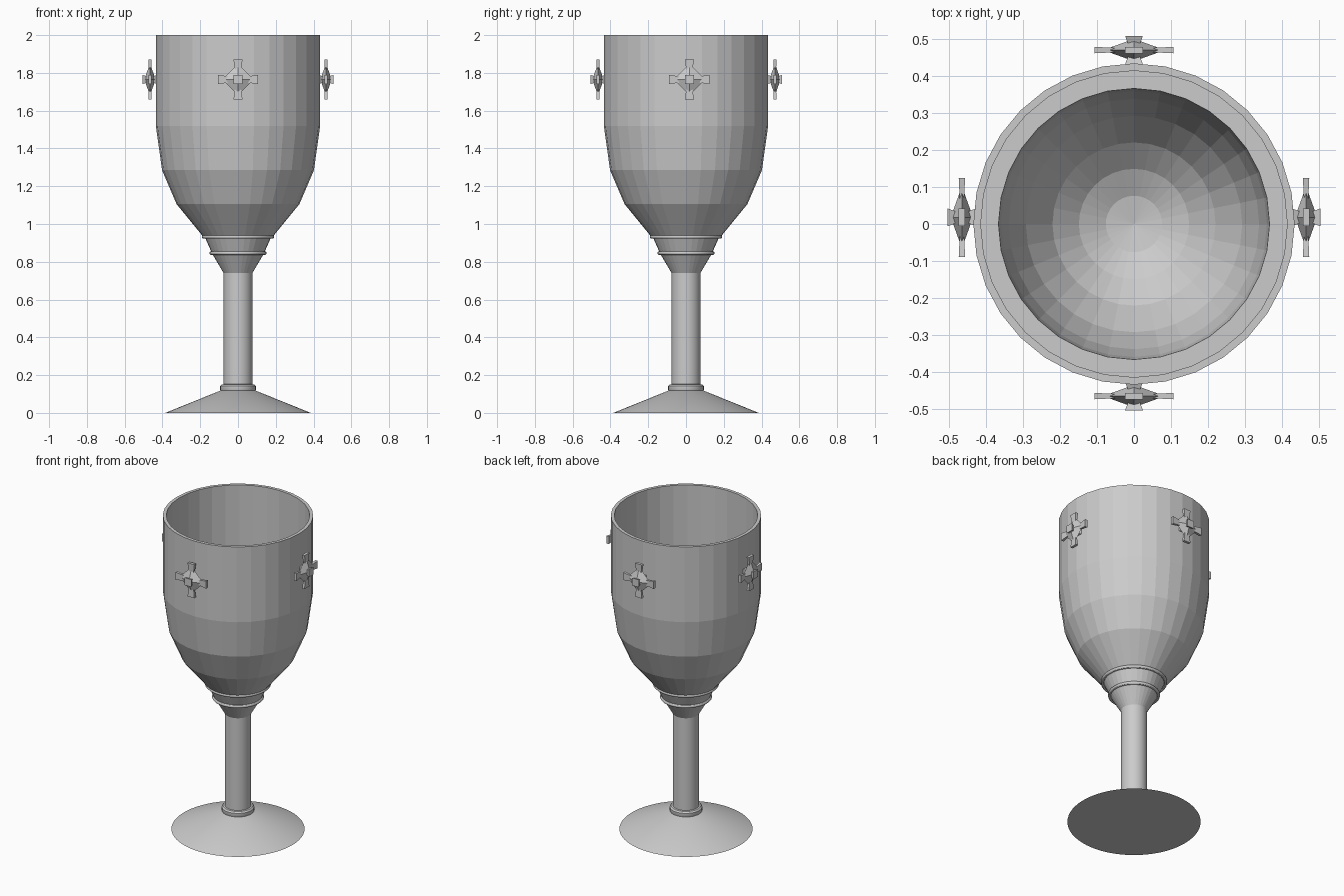
import bpy, bmesh, math
from mathutils import Matrix

if "Cube" in bpy.data.objects:
    bpy.data.objects.remove(bpy.data.objects["Cube"])


def finish(name, bm, smooth=False):
    bmesh.ops.remove_doubles(bm, verts=bm.verts, dist=1e-5)
    me = bpy.data.meshes.new(name)
    bm.to_mesh(me)
    bm.free()
    ob = bpy.data.objects.new(name, me)
    bpy.context.collection.objects.link(ob)
    if smooth:
        bpy.context.view_layer.objects.active = ob
        ob.select_set(True)
        bpy.ops.object.shade_smooth_by_angle(angle=math.radians(30))
        ob.select_set(False)
    return ob


def lathe(name, profile, sides, smooth=False):
    """Revolve (radius, z) points around the z axis."""
    bm = bmesh.new()
    vs = [bm.verts.new((r, 0, z)) for r, z in profile]
    es = [bm.edges.new(p) for p in zip(vs, vs[1:])]
    bmesh.ops.spin(bm, geom=vs + es, axis=(0, 0, 1), cent=(0, 0, 0),
                   angle=2 * math.pi, steps=sides, use_merge=True)
    bmesh.ops.remove_doubles(bm, verts=bm.verts, dist=1e-5)
    bmesh.ops.recalc_face_normals(bm, faces=bm.faces)
    return finish(name, bm, smooth)


# foot: wide cone with a small stepped collar
lathe("foot", [(0, 0), (0.385, 0), (0.093, 0.118), (0, 0.118)], 64, True)
lathe("foot_collar", [(0, 0.11), (0.088, 0.11), (0.094, 0.122), (0.094, 0.142),
                      (0.086, 0.15), (0.074, 0.152), (0.074, 0.163), (0, 0.163)], 64, True)

# stem
lathe("stem", [(0, 0.1), (0.076, 0.1), (0.076, 0.74), (0, 0.74)], 32, True)

# bowl: faceted outside, straight inner wall, ledge, rounded hollow
hollow = [(0.367 * math.cos(math.radians(a)), 1.52 - 0.54 * math.sin(math.radians(a)))
          for a in (0, 11.25, 22.5, 37, 53, 66, 78)]
lathe("bowl", [(0, 0.74), (0.076, 0.74), (0.137, 0.843), (0.176, 0.932),
               (0.19, 0.94), (0.325, 1.105), (0.402, 1.285), (0.435, 1.52),
               (0.435, 2.0), (0.415, 2.0), (0.415, 1.52)] + hollow + [(0, 0.98)], 32)

# neck rings
for name, r, z in (("upper_ring", 0.182, 0.932), ("lower_ring", 0.141, 0.846)):
    lathe(name, [(r + 0.010 * math.cos(i * math.pi / 6), z + 0.010 * math.sin(i * math.pi / 6))
                 for i in range(13)], 48, True)


def star(name, x, y, turn):
    """Six-armed stud, flattened towards the bowl."""
    bm = bmesh.new()
    # diamond core
    bmesh.ops.create_uvsphere(bm, u_segments=4, v_segments=2, radius=0.084)
    # flared arms
    axes = [Matrix.Rotation(i * math.pi / 2, 4, 'Y') for i in range(4)]
    axes += [Matrix.Rotation(s * math.pi / 2, 4, 'X') for s in (1, -1)]
    for rot in axes:
        m = rot @ Matrix.Translation((0, 0, 0.075)) @ Matrix.Rotation(math.pi / 4, 4, 'Z')
        bmesh.ops.create_cone(bm, cap_ends=True, segments=4, radius1=0.022,
                              radius2=0.034, depth=0.064, matrix=m)
    bmesh.ops.scale(bm, vec=(1, 0.36, 1), verts=bm.verts)
    bmesh.ops.transform(bm, verts=bm.verts, matrix=Matrix.Translation((x, y, 1.765))
                        @ Matrix.Rotation(turn, 4, 'Z'))
    return finish(name, bm)


# four studs around the bowl
star("front_stud", 0, -0.466, 0)
star("back_stud", 0, 0.471, 0)
star("left_stud", -0.466, 0.018, math.pi / 2)
star("right_stud", 0.466, 0.018, math.pi / 2)
